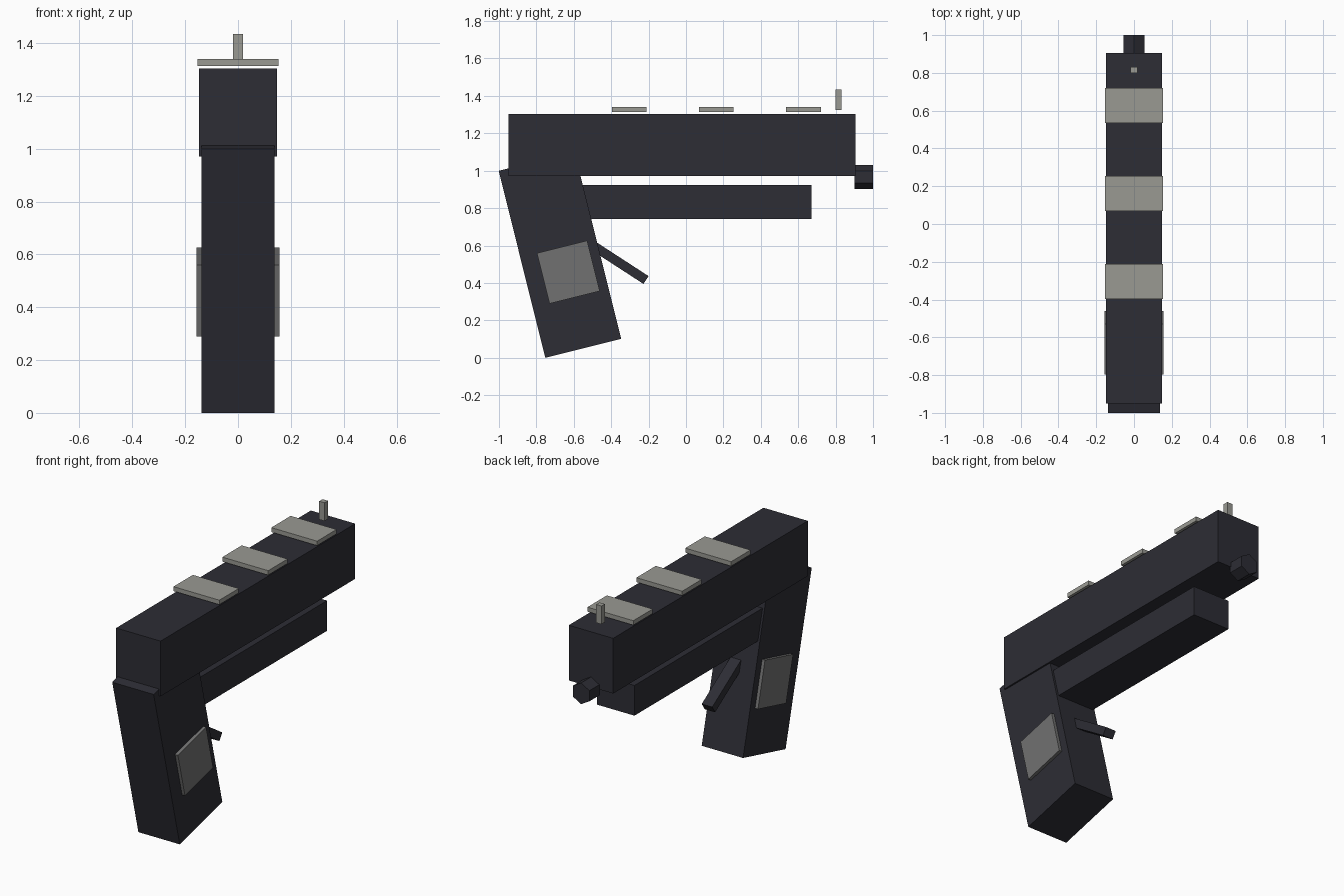
import bpy
from math import radians

cube = bpy.data.objects.get("Cube")
if cube:
    bpy.data.objects.remove(cube, do_unlink=True)


def material(name, r, g, b):
    m = bpy.data.materials.new(name)
    m.use_nodes = True
    m.diffuse_color = (r, g, b, 1)
    m.node_tree.nodes["Principled BSDF"].inputs["Base Color"].default_value = (r, g, b, 1)
    return m


dark = material("dark gunmetal", 0.026, 0.026, 0.035)
pale = material("pale metal", 0.32, 0.32, 0.29)
grey = material("panel grey", 0.165, 0.165, 0.165)


def box(name, centre, size, mat, tilt=0):
    """Box of full size, tilted about the x axis in degrees."""
    bpy.ops.mesh.primitive_cube_add(size=1, location=centre)
    ob = bpy.context.object
    ob.name = name
    ob.scale = size
    bpy.ops.object.transform_apply(location=False, rotation=False, scale=True)
    ob.rotation_euler.x = radians(tilt)
    ob.data.materials.append(mat)
    return ob


# Main body and under barrel
box("upper_body", (0, -0.022, 1.137), (0.296, 1.855, 0.333), dark)
box("under_barrel", (0, 0.01, 0.832), (0.25, 1.32, 0.182), dark)

# Slanted grip with a panel on each side
GRIP_TILT = 14
box("grip", (0, -0.674, 0.55), (0.276, 0.418, 1.03), dark, GRIP_TILT)
for side, x in (("left", 1), ("right", -1)):
    box(side + "_grip_panel", (x * 0.146, -0.629, 0.458), (0.022, 0.277, 0.278), grey, GRIP_TILT)

# Trigger
box("trigger", (0, -0.39, 0.53), (0.07, 0.42, 0.05), dark, -33)

# Six-sided muzzle
bpy.ops.mesh.primitive_cylinder_add(vertices=6, radius=0.064, depth=0.1,
                                    location=(0, 0.95, 0.967),
                                    rotation=(radians(90), 0, 0))
muzzle = bpy.context.object
muzzle.name = "muzzle"
muzzle.data.materials.append(dark)

# Top plates and sight post
for i in range(3):
    box(f"top_plate_{i + 1}", (0, -0.304 + i * 0.466, 1.327), (0.306, 0.185, 0.027), pale)
box("front_sight", (0, 0.815, 1.38), (0.036, 0.032, 0.11), pale)
